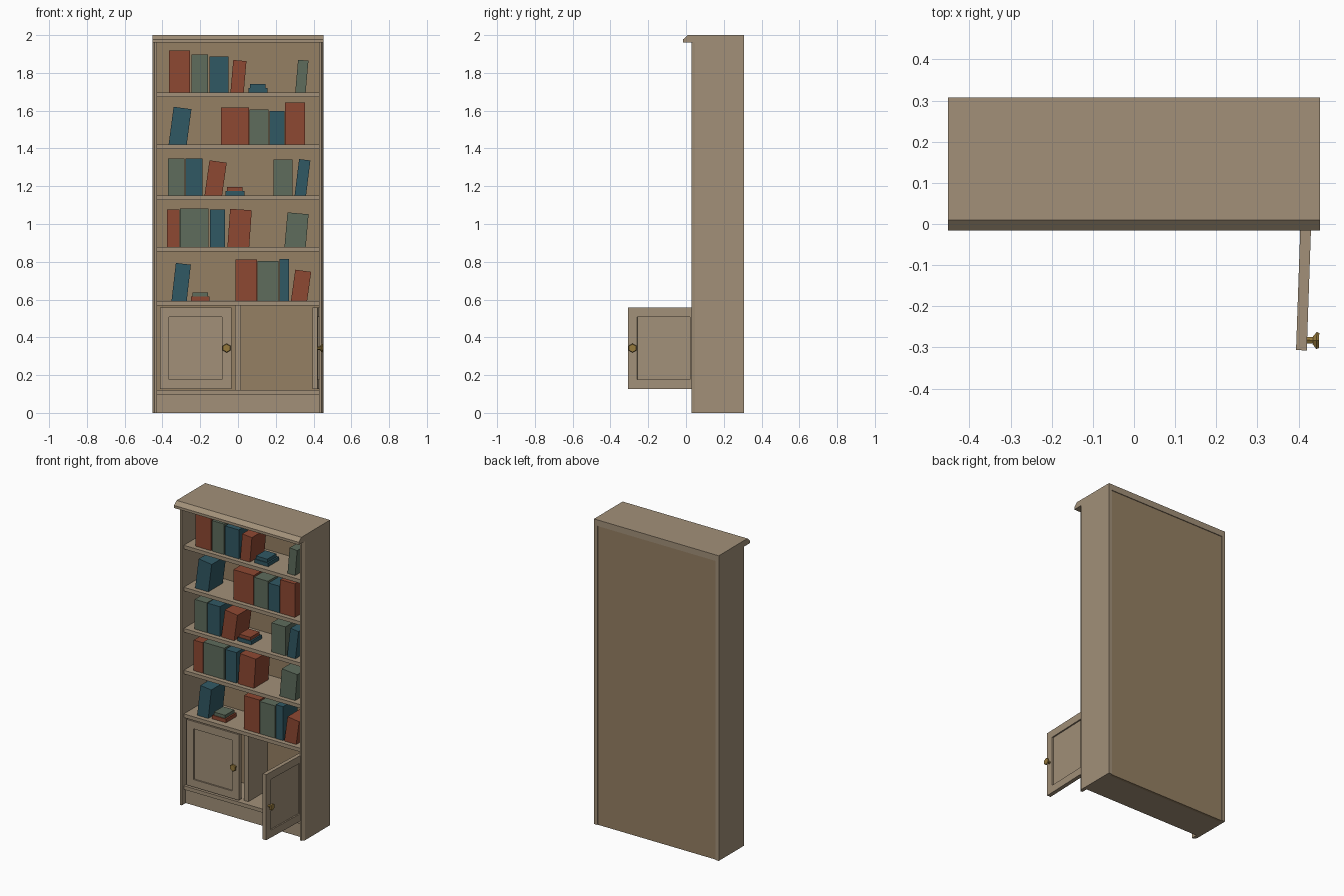
import bpy, bmesh
from math import radians, pi
from mathutils import Matrix, Vector

if "Cube" in bpy.data.objects:
    bpy.data.objects.remove(bpy.data.objects["Cube"])

def mat(name, r, g, b):
    m = bpy.data.materials.new(name)
    m.diffuse_color = (r, g, b, 1)
    m.use_nodes = True
    m.node_tree.nodes["Principled BSDF"].inputs["Base Color"].default_value = m.diffuse_color
    return m

WOOD = mat("wood", .36, .28, .19)
BACK = mat("back_wood", .30, .215, .125)
BRASS = mat("brass", .30, .19, .045)
RED = mat("red_cover", .27, .065, .032)
GREEN = mat("green_cover", .112, .15, .107)
BLUE = mat("blue_cover", .03, .098, .127)

def finish(name, bm, m):
    bmesh.ops.recalc_face_normals(bm, faces=bm.faces)
    me = bpy.data.meshes.new(name)
    bm.to_mesh(me)
    bm.free()
    me.materials.append(m)
    ob = bpy.data.objects.new(name, me)
    bpy.context.collection.objects.link(ob)
    return ob

def add_box(bm, x0, x1, y0, y1, z0, z1):
    c = Vector(((x0 + x1) / 2, (y0 + y1) / 2, (z0 + z1) / 2))
    s = Matrix.Diagonal((abs(x1 - x0), y1 - y0, z1 - z0, 1))
    bmesh.ops.create_cube(bm, size=1, matrix=Matrix.Translation(c) @ s)

def box(name, m, *dims):
    bm = bmesh.new()
    add_box(bm, *dims)
    return finish(name, bm, m)

def prism(name, m, pts, vec):
    bm = bmesh.new()
    f = bm.faces.new([bm.verts.new(p) for p in pts])
    r = bmesh.ops.extrude_face_region(bm, geom=[f])
    vs = [g for g in r["geom"] if isinstance(g, bmesh.types.BMVert)]
    bmesh.ops.translate(bm, verts=vs, vec=vec)
    return finish(name, bm, m)

W, IN, BK = .4525, .428, .307   # half width, inner half width, back

# Side panels with a chamfered outer front edge
for s, n in ((-1, "left"), (1, "right")):
    prism(n + "_side", WOOD, [(s * x, y, 0) for x, y in
          ((IN, .03), (.441, .03), (W, .048), (W, BK), (IN, BK))], (0, 0, 1.96))

# Top with projecting cornice
prism("cornice_top", WOOD, [(-W, y, z) for y, z in
      ((BK, 2), (.01, 2), (-.016, 1.977), (-.016, 1.96), (BK, 1.96))], (2 * W, 0, 0))

# Back, base, shelves and cupboard divider
box("back_panel", BACK, -IN, IN, .285, .302, 0, 1.96)
box("plinth", WOOD, -IN, IN, .07, .285, 0, .097)
shelf_z = (1.697, 1.422, 1.152, .878, .592, .121)
for i, z in enumerate(shelf_z):
    box(f"shelf_{i + 1}", WOOD, -IN, IN, .05, .285, z - .024, z)
box("divider", WOOD, -.015, .015, .086, .285, .121, .568)

# Doors: framed, sunk panel, six-sided knob; origin on the hinge
def door(name, s, hx, angle):
    w, z0, z1, t, b = .378, .127, .557, .013, .049
    bm = bmesh.new()
    for a, c, d, e in ((0, b, z0, z1), (w - b, w, z0, z1),
                       (b, w - b, z0, z0 + b), (b, w - b, z1 - b, z1)):
        add_box(bm, -s * a, -s * c, -t, t, d, e)
    add_box(bm, -s * b, -s * (w - b), -.004, .006, z0 + b, z1 - b)
    frame = finish(name, bm, WOOD)
    bm = bmesh.new()
    for y0, y1, r0, r1 in ((0, .015, .009, .009), (.014, .023, .011, .024),
                           (.023, .029, .024, .021)):
        m = (Matrix.Translation((-s * (w - .025), -t - (y0 + y1) / 2, .343))
             @ Matrix.Rotation(pi / 2, 4, 'X') @ Matrix.Rotation(pi / 2, 4, 'Z'))
        bmesh.ops.create_cone(bm, cap_ends=True, segments=6, radius1=r0,
                              radius2=r1, depth=y1 - y0, matrix=m)
        # turn points of the hexagon sideways
        bmesh.ops.rotate(bm, verts=bm.verts[-12:], cent=m.translation,
                         matrix=Matrix.Rotation(pi / 6, 3, 'Y'))
    knob = finish(name + "_knob", bm, BRASS)
    for ob in (frame, knob):
        ob.location = (hx, .071, 0)
        ob.rotation_euler.z = angle

door("left_door", -1, -.413, 0)
door("right_door", 1, .42, radians(88))

# Standing books per shelf: left x, width, height, lean in degrees, cover
books = [
    [(-.364, .111, .222, 0, RED), (-.245, .087, .2, 0, GREEN), (-.15, .1, .19, 0, BLUE),
     (-.04, .07, .172, 5, RED), (.303, .055, .173, 5, GREEN)],
    [(-.367, .095, .2, 7.5, BLUE), (-.09, .148, .195, 0, RED), (.061, .1, .185, 0, GREEN),
     (.166, .079, .175, 0, BLUE), (.25, .106, .22, 0, RED)],
    [(-.37, .088, .195, 0, GREEN), (-.277, .09, .195, 0, BLUE), (-.177, .092, .187, 8, RED),
     (.187, .101, .19, 0, GREEN), (.3, .06, .193, 7, BLUE)],
    [(-.377, .068, .2, 0, RED), (-.308, .152, .205, 0, GREEN), (-.148, .08, .2, 0, BLUE),
     (-.056, .115, .203, 4, RED), (.246, .112, .184, 5, GREEN)],
    [(-.352, .08, .203, 6.5, BLUE), (-.013, .113, .22, 0, RED), (.103, .111, .212, 0, GREEN),
     (.219, .051, .222, 0, BLUE), (.28, .085, .168, 8, RED)],
]
for i, row in enumerate(books):
    for j, (x, w, h, lean, m) in enumerate(row):
        ob = box(f"book_{i + 1}_{j + 1}", m, 0, w, 0, .15, 0, h)
        ob.location = (x, .08, shelf_z[i])
        ob.rotation_euler.y = radians(lean)

# Small stacks of lying books
for i, x, low, high in ((0, .056, BLUE, BLUE), (2, -.066, BLUE, RED), (4, -.25, RED, GREEN)):
    z = shelf_z[i]
    box(f"lying_book_{i + 1}_lower", low, x, x + .1, .09, .2, z, z + .024)
    box(f"lying_book_{i + 1}_upper", high, x + .008, x + .09, .095, .19, z + .024, z + .045)
